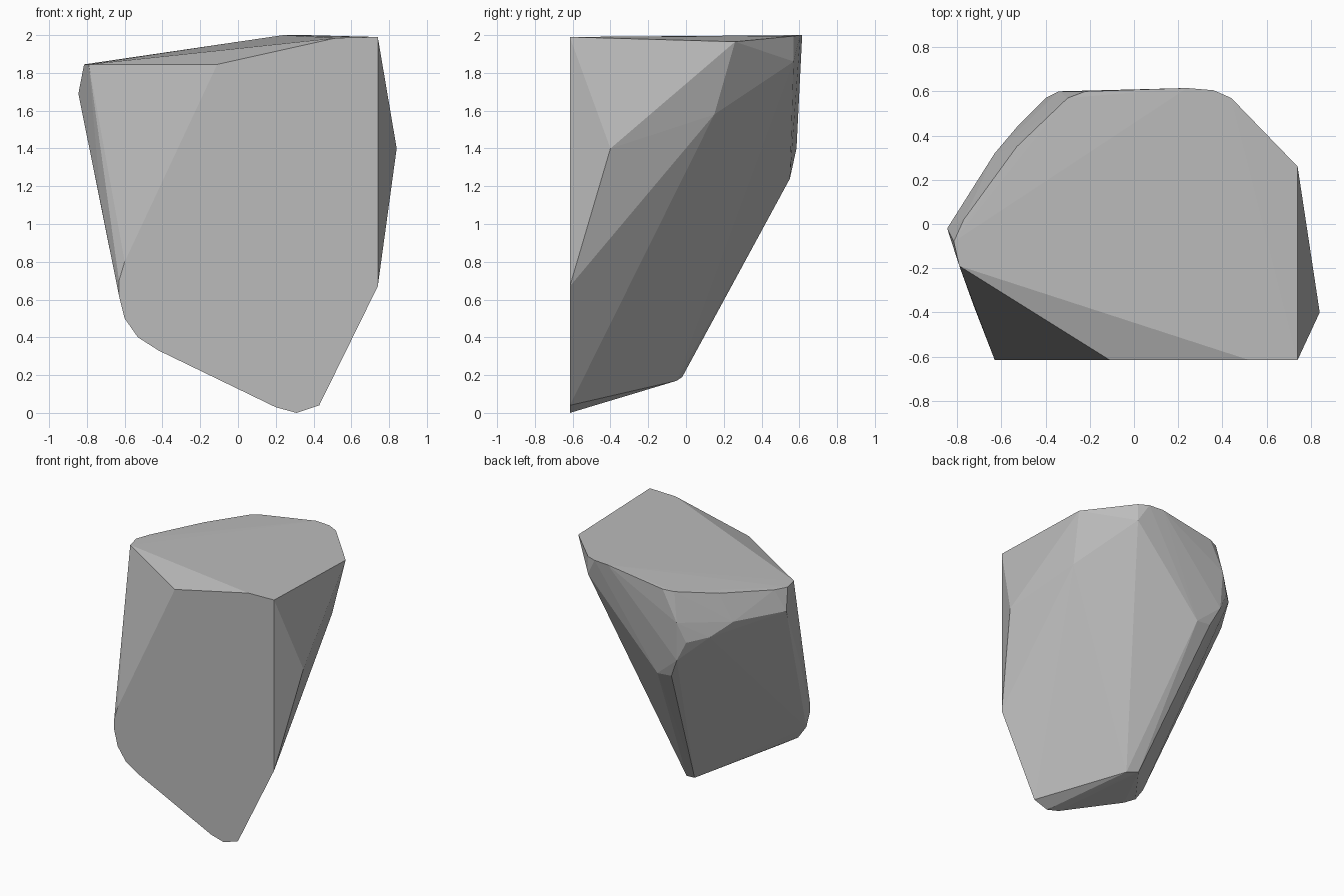
import bpy, bmesh

F = -0.615  # flat front plane

# Front face outline (x, z)
front_outline = [(-0.11, 1.845), (0.52, 1.985), (0.74, 1.99), (0.74, 0.67),
                 (0.43, 0.04), (0.31, 0.0), (0.20, 0.03), (-0.42, 0.33),
                 (-0.53, 0.40), (-0.60, 0.50), (-0.63, 0.62), (-0.63, 0.70),
                 (-0.60, 0.80)]
corners = [(x, F, z) for x, z in front_outline]

# Top rim, from the left round the back to the right
corners += [(-0.79, -0.19, 1.845), (-0.815, -0.08, 1.845), (-0.77, 0.02, 1.85),
            (-0.53, 0.35, 1.885), (-0.30, 0.57, 1.92), (-0.22, 0.60, 1.93),
            (0.24, 0.615, 2.0), (0.36, 0.605, 2.0), (0.44, 0.57, 1.995),
            (0.74, 0.26, 1.965)]

# Left shoulder below the rim
corners += [(-0.845, -0.02, 1.69), (-0.725, -0.37, 1.10), (-0.63, 0.32, 1.68),
            (-0.52, 0.45, 1.58), (-0.40, 0.57, 1.55), (-0.34, 0.60, 1.70)]

# Back ridge, right-hand corner and rear underside
corners += [(-0.33, 0.585, 1.40), (-0.26, 0.55, 1.25), (-0.14, 0.55, 1.24),
            (0.44, 0.57, 1.86), (0.84, -0.40, 1.40), (0.69, 0.20, 1.73),
            (0.70, 0.15, 1.58), (-0.06, -0.02, 0.19), (0.03, -0.05, 0.17)]

# Wrap the corners in a convex faceted stone
bm = bmesh.new()
for c in corners:
    bm.verts.new(c)
hull = bmesh.ops.convex_hull(bm, input=bm.verts)
loose = [v for v in bm.verts if not v.link_faces]
bmesh.ops.delete(bm, geom=loose, context='VERTS')
bmesh.ops.recalc_face_normals(bm, faces=bm.faces)

mesh = bpy.data.meshes.new("rock")
bm.to_mesh(mesh)
bm.free()
rock = bpy.data.objects.new("rock", mesh)
bpy.context.collection.objects.link(rock)

# Plain grey stone
stone = bpy.data.materials.new("stone grey")
stone.diffuse_color = (0.5, 0.5, 0.5, 1)
mesh.materials.append(stone)
